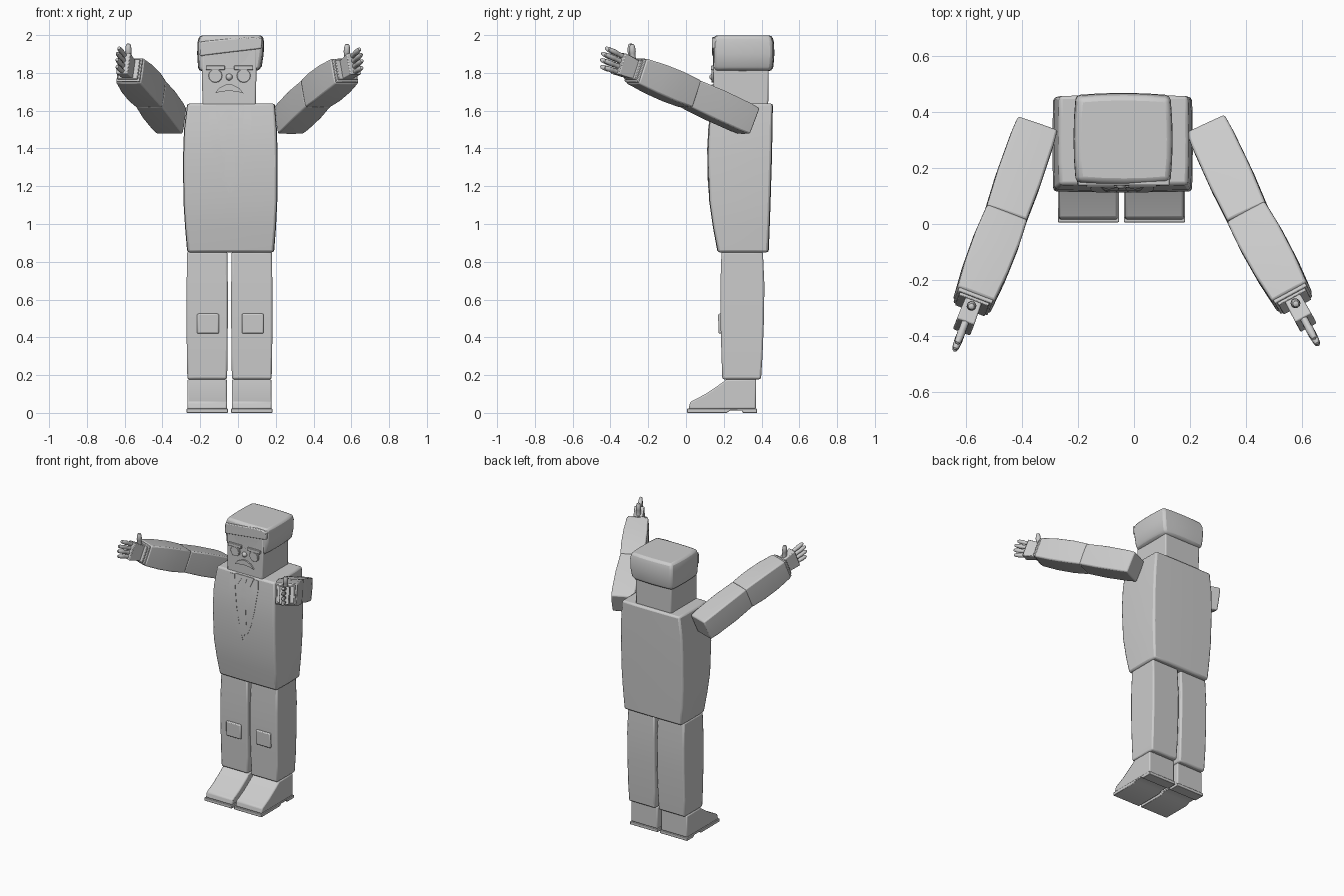
import bpy, bmesh, math
from mathutils import Vector, Matrix

if "Cube" in bpy.data.objects:
    bpy.data.objects.remove(bpy.data.objects["Cube"])


def finish(bm, name, bevel=0.0, mat=None, segments=2):
    bmesh.ops.recalc_face_normals(bm, faces=bm.faces)
    me = bpy.data.meshes.new(name)
    bm.to_mesh(me)
    bm.free()
    ob = bpy.data.objects.new(name, me)
    bpy.context.collection.objects.link(ob)
    if mat:
        ob.matrix_world = mat
    if bevel:
        m = ob.modifiers.new("soft_edges", 'BEVEL')
        m.width, m.segments, m.limit_method = bevel, segments, 'ANGLE'
        m.angle_limit = math.radians(50)
    bpy.ops.object.select_all(action='DESELECT')
    ob.select_set(True)
    bpy.context.view_layer.objects.active = ob
    bpy.ops.object.shade_smooth_by_angle(angle=math.radians(35))
    return ob


def skin(name, rings, bevel=0.0, mat=None):
    """Closed skin through a list of equal rings."""
    bm = bmesh.new()
    vs = [[bm.verts.new(p) for p in r] for r in rings]
    n = len(rings[0])
    for a, b in zip(vs, vs[1:]):
        for i in range(n):
            j = (i + 1) % n
            bm.faces.new((a[i], a[j], b[j], b[i]))
    bm.faces.new(vs[0])
    bm.faces.new(vs[-1])
    return finish(bm, name, bevel, mat)


def block(name, rows, bevel=0.012, mat=None, bulge=0.0, n=4):
    """Swollen box from rows of (z, x0, x1, y0, y1)."""
    rings = []
    for z, x0, x1, y0, y1 in rows:
        c = [Vector(p) for p in ((x0, y0, z), (x1, y0, z), (x1, y1, z), (x0, y1, z))]
        out = [Vector(p) for p in ((0, -1, 0), (1, 0, 0), (0, 1, 0), (-1, 0, 0))]
        rings.append([c[k].lerp(c[(k + 1) % 4], i / n) + out[k] * bulge * 4 * (i / n) * (1 - i / n)
                      for k in range(4) for i in range(n)])
    return skin(name, rings, bevel, mat)


def prism(name, pts, axis, a, b, bevel=0.0):
    """Profile in (y,z) pushed along x, or in (x,z) pushed along y."""
    def put(p, t):
        return (t, p[0], p[1]) if axis == 'x' else (p[0], t, p[1])
    return skin(name, [[put(p, a) for p in pts], [put(p, b) for p in pts]], bevel)


def rod(name, p0, p1, r, mat=None, profile=((0, 1), (.45, .95), (.5, 1.1), (.85, .9), (.96, .65), (1, .2))):
    p0, p1 = Vector(p0), Vector(p1)
    q = (p1 - p0).to_track_quat('Z', 'Y')
    rings = [[p0.lerp(p1, t) + q @ Vector((math.cos(a) * r * s, math.sin(a) * r * s, 0))
              for a in [i * math.tau / 12 for i in range(12)]] for t, s in profile]
    return skin(name, rings, 0, mat)


CX = -0.042

# Jacket body
TORSO = [(.85, -.266, .188, .17, .435), (.98, -.277, .198, .146, .44), (1.12, -.286, .205, .126, .445),
         (1.35, -.288, .207, .116, .452), (1.5, -.283, .203, .122, .455), (1.638, -.266, .192, .14, .457)]
block("torso", TORSO, .012, bulge=.003)


def chest_y(z):
    for a, b in zip(TORSO, TORSO[1:]):
        if a[0] <= z <= b[0]:
            return a[3] + (b[3] - a[3]) * (z - a[0]) / (b[0] - a[0])
    return .14


def panel(name, rows, lift):
    """Thin strip lying on the chest, rows of (z, x0, x1)."""
    skin(name, [[(x0, chest_y(z) - lift, z), (x1, chest_y(z) - lift, z), (x1, chest_y(z) + .01, z),
                 (x0, chest_y(z) + .01, z)] for z, x0, x1 in rows])


# Lapels, collar and tie
for s, side in ((-1, "left"), (1, "right")):
    def w(*rows):
        return [(z, CX + s * a, CX + s * b) for z, a, b in rows]
    panel(side + "_lapel", w((1.165, .002, .006), (1.22, .014, .034), (1.3, .03, .068), (1.4, .048, .092),
                             (1.5, .06, .108), (1.56, .07, .114), (1.622, .078, .11)), .005)
    panel(side + "_collar", w((1.565, .045, .05), (1.6, .025, .065), (1.63, .012, .075)), .007)
panel("tie", [(z, CX - h, CX + h) for z, h in ((1.19, .002), (1.25, .03), (1.4, .023), (1.58, .012),
                                               (1.62, .022), (1.63, .02))], .006)

# Head and hair
block("head", [(1.62, -.188, .095, .145, .435), (1.95, -.193, .099, .145, .44)], .008)
block("hair", [(1.81, -.2, .1, .152, .447), (1.835, -.204, .118, .152, .455), (1.9, -.208, .128, .15, .46),
               (1.96, -.207, .13, .148, .458), (1.998, -.196, .124, .156, .448)], .015, bulge=.008)
prism("fringe", [(-.203, 1.89), (-.05, 1.908), (.095, 1.925), (.125, 1.93), (.128, 1.985), (.05, 1.99),
                 (-.2, 1.965)], 'y', .137, .2, .006)

# Face
for s, side in ((-1, "left"), (1, "right")):
    ex = -.045 + s * .075
    rod(side + "_eye", (ex, .16, 1.785), (ex, .136, 1.785), .037, profile=((0, 1), (.9, 1), (1, .93)))
    rod(side + "_pupil", (ex, .15, 1.785), (ex, .134, 1.785), .03, profile=((0, 1), (1, 1)))
    prism(side + "_brow", [(ex - .05, 1.815), (ex + .05, 1.815), (ex + .05, 1.838), (ex - .05, 1.838)],
          'y', .132, .16, .003)
bm = bmesh.new()
bmesh.ops.create_uvsphere(bm, u_segments=12, v_segments=8, radius=.018,
                          matrix=Matrix.Translation((-.047, .142, 1.778)))
finish(bm, "nose")
prism("moustache", [(-.122, 1.692), (-.1, 1.72), (-.065, 1.738), (-.03, 1.738), (.006, 1.72), (.028, 1.692),
                    (0, 1.7), (-.047, 1.705), (-.094, 1.7)], 'y', .135, .16)

# Legs, knee patches and shoes
for x0, side in ((-.272, "left"), (-.036, "right")):
    x1 = x0 + .218
    block(side + "_leg", [(.178, x0 + .004, x1 - .004, .192, .397), (.3, x0 + .001, x1 - .001, .188, .405),
                          (.5, x0, x1, .182, .413), (.68, x0, x1, .182, .415),
                          (.855, x0 + .003, x1 - .003, .188, .407)], .01)
    kx = x0 + (.113 if side == "left" else .114)
    block(side + "_knee_patch", [(.42, kx - .058, kx + .058, .172, .2), (.525, kx - .058, kx + .058, .17, .2)], .01)
    prism(side + "_shoe", [(.37, .02), (.372, .178), (.215, .178), (.185, .155), (.1, .098), (.022, .058),
                           (.014, .02)], 'x', x0 + .004, x1 - .004, .008)
    prism(side + "_sole", [(.006, 0), (.215, 0), (.235, .013), (.295, .013), (.302, 0), (.376, 0),
                           (.376, .022), (.006, .022)], 'x', x0, x1, .003)


# Arms reaching forward with cuffs and hands
def frame(a, b):
    d = (b - a).normalized()
    u = Vector((0, 0, 1)).cross(d).normalized()
    v = d.cross(u)
    return Matrix.Translation(a) @ Matrix((u, v, d)).transposed().to_4x4(), (b - a).length


def sq(t, h, k=None):
    k = k or h
    return (t, -h, h, -k, k)


for side, sh, el, wr in (("left", (-.352, .335, 1.545), (-.4625, .015, 1.69), (-.572, -.272, 1.812)),
                         ("right", (.266, .335, 1.545), (.412, .02, 1.69), (.565, -.262, 1.81))):
    sh, el, wr = Vector(sh), Vector(el), Vector(wr)
    m, L = frame(sh, el)
    block(side + "_upper_arm", [sq(0, .074), sq(.06, .078), sq(L * .6, .08), sq(L + .002, .075)], .008, m, .002)
    m, L = frame(el, wr)
    block(side + "_forearm", [sq(-.004, .076), sq(L * .3, .081), sq(L * .65, .079), sq(L, .07)], .008, m, .002)
    m = m @ Matrix.Translation((0, 0, L))
    block(side + "_jacket_cuff", [sq(-.02, .065), sq(.012, .065)], .004, m)
    block(side + "_shirt_cuff", [sq(-.02, .056), sq(.022, .056)], .003, m)
    block(side + "_palm", [sq(0, .03, .05), sq(.11, .033, .06)], .005, m)
    for i, tip in enumerate((.188, .203, .21, .2)):
        k = i - 1.5
        rod(f"{side}_finger_{i + 1}", (0, k * .029, .1), (0, k * .034, tip), .0135, m)
    rod(side + "_thumb", (0, .045, .04), (0, .125, .075), .016, m)
